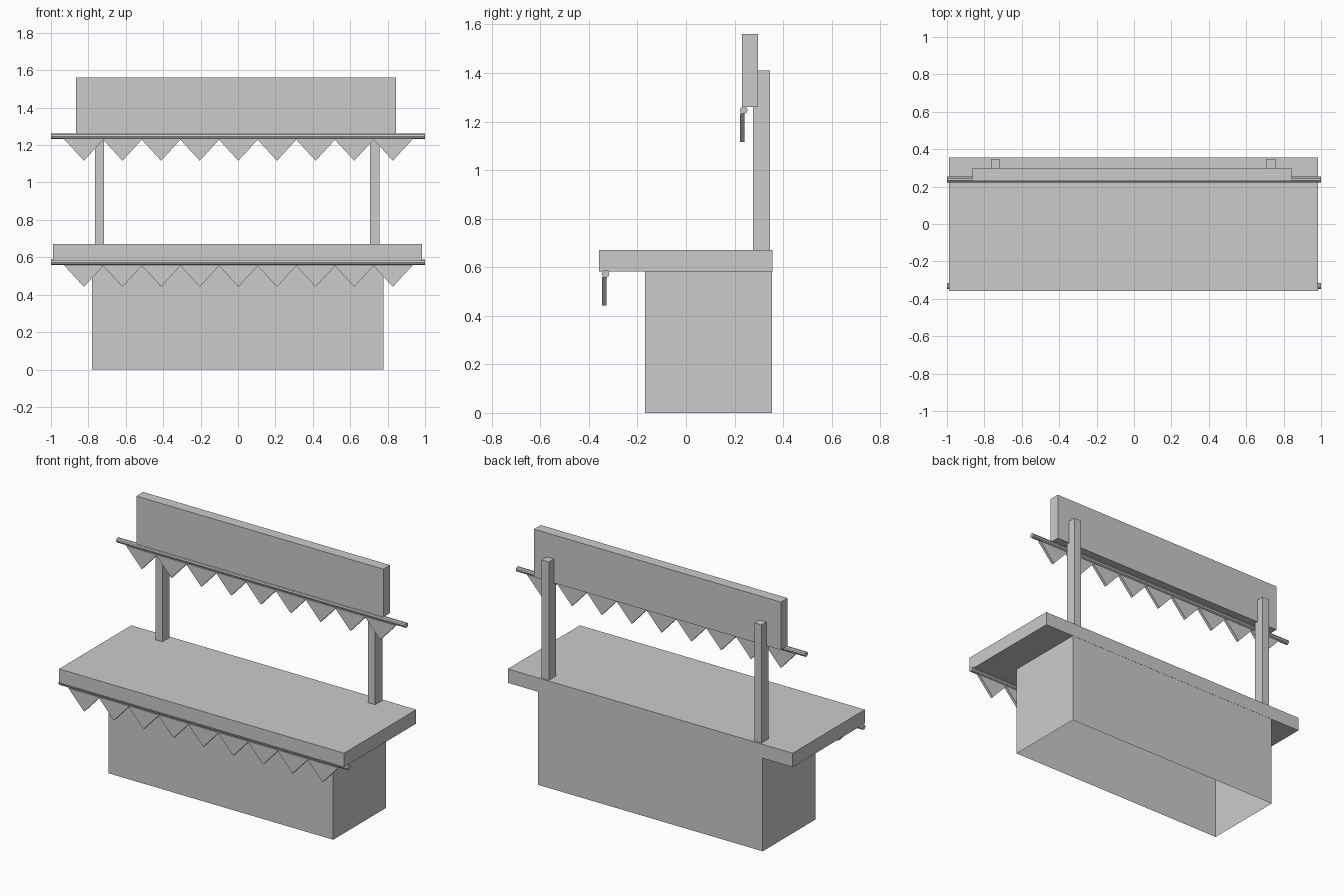
import bpy, bmesh, math
from mathutils import Matrix

if "Cube" in bpy.data.objects:
    bpy.data.objects.remove(bpy.data.objects["Cube"])


def finish(name, bm):
    bmesh.ops.recalc_face_normals(bm, faces=bm.faces)
    me = bpy.data.meshes.new(name)
    bm.to_mesh(me)
    bm.free()
    ob = bpy.data.objects.new(name, me)
    bpy.context.collection.objects.link(ob)
    return ob


def box(name, x0, x1, y0, y1, z0, z1, open_ends=False):
    bm = bmesh.new()
    bmesh.ops.create_cube(bm, size=1)
    for v in bm.verts:
        v.co.x = x1 if v.co.x > 0 else x0
        v.co.y = y1 if v.co.y > 0 else y0
        v.co.z = z1 if v.co.z > 0 else z0
    if open_ends:
        bm.normal_update()
        ends = [f for f in bm.faces if abs(f.normal.z) > 0.5]
        bmesh.ops.delete(bm, geom=ends, context='FACES_ONLY')
    return finish(name, bm)


def rod(name, y, z, radius=0.0155, sides=10):
    bm = bmesh.new()
    m = Matrix.Translation((0, y, z)) @ Matrix.Rotation(math.pi / 2, 4, 'Y')
    bmesh.ops.create_cone(bm, cap_ends=True, segments=sides, radius1=radius,
                          radius2=radius, depth=2, matrix=m)
    return finish(name, bm)


def flag(name, x, y0, y1, z_top, z_tip, half=0.108):
    bm = bmesh.new()
    pts = [(x - half, z_top), (x + half, z_top), (x, z_tip)]
    face = bm.faces.new([bm.verts.new((px, y0, pz)) for px, pz in pts])
    ext = bmesh.ops.extrude_face_region(bm, geom=[face])
    for v in ext['geom']:
        if isinstance(v, bmesh.types.BMVert):
            v.co.y = y1
    return finish(name, bm)


# stand base: walls only, open underneath, closed on top by the counter
box("stand_base", -0.78, 0.777, -0.168, 0.355, 0, 0.585, open_ends=True)
box("counter_top", -0.988, 0.985, -0.358, 0.356, 0.583, 0.67)

# posts and sign board
box("left_post", -0.765, -0.716, 0.276, 0.347, 0.67, 1.41)
box("right_post", 0.706, 0.757, 0.276, 0.347, 0.67, 1.41)
box("sign_board", -0.865, 0.845, 0.23, 0.297, 1.26, 1.56)

# bunting rods, each with nine triangular flags
for label, y, z in (("upper", 0.238, 1.247), ("lower", -0.331, 0.573)):
    rod(label + "_rod", y, z)
    for i in range(9):
        flag(f"{label}_flag_{i + 1}", -0.824 + 0.2065 * i,
             y - 0.015, y + 0.003, z - 0.013, z - 0.131)
